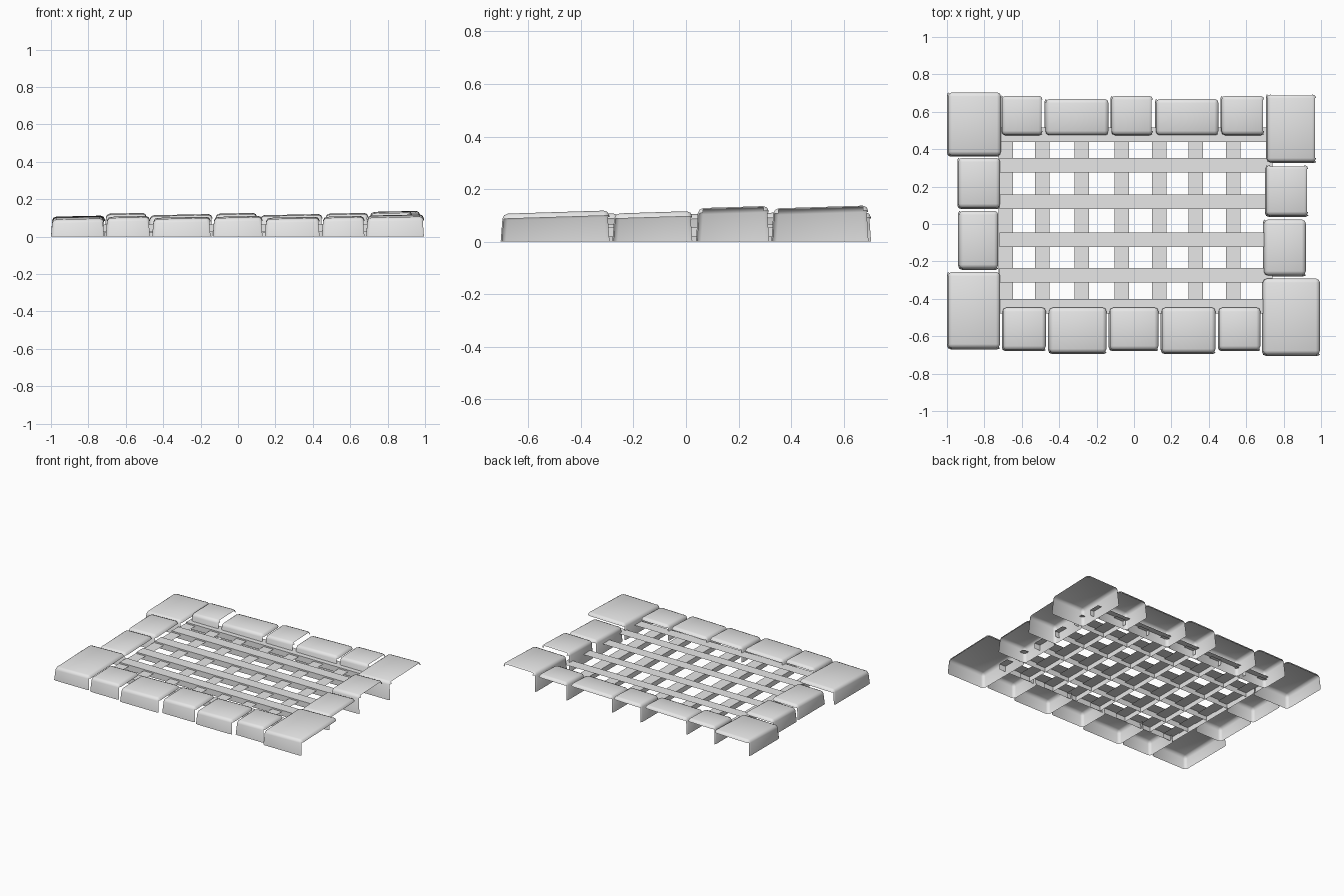
import bpy, bmesh, math
from mathutils import Vector

cube = bpy.data.objects.get("Cube")
if cube:
    bpy.data.objects.remove(cube, do_unlink=True)

stone_grey = bpy.data.materials.new("stone_grey")
stone_grey.use_nodes = True
GREY = (0.8, 0.8, 0.8, 1)
stone_grey.diffuse_color = GREY
stone_grey.node_tree.nodes["Principled BSDF"].inputs["Base Color"].default_value = GREY


def finish(name, bm, smooth):
    """Turn a bmesh into a named object with the shared material."""
    mesh = bpy.data.meshes.new(name)
    bm.to_mesh(mesh)
    bm.free()
    mesh.materials.append(stone_grey)
    obj = bpy.data.objects.new(name, mesh)
    bpy.context.collection.objects.link(obj)
    if smooth:
        bpy.ops.object.select_all(action='DESELECT')
        obj.select_set(True)
        bpy.context.view_layer.objects.active = obj
        bpy.ops.object.shade_smooth_by_angle(angle=math.radians(50))


def box(bm, x0, x1, y0, y1, z0, z1):
    """Add a box between two corners."""
    verts = bmesh.ops.create_cube(bm, size=1)["verts"]
    for v in verts:
        v.co = Vector((x1 if v.co.x > 0 else x0,
                       y1 if v.co.y > 0 else y0,
                       z1 if v.co.z > 0 else z0))


def open_shell(bm):
    """Keep only the top and the two walls on the right and front."""
    bm.normal_update()
    hidden = [f for f in bm.faces
              if f.normal.x > 0.9 or f.normal.y > 0.9 or f.normal.z < -0.9]
    bmesh.ops.delete(bm, geom=hidden, context='FACES')


def stone(name, x0, x1, y0, y1, height):
    """Paving stone: tapered, slightly tilted, bevelled shell."""
    bm = bmesh.new()
    box(bm, x0, x1, y0, y1, 0, height)
    cx, cy = (x0 + x1) / 2, (y0 + y1) / 2
    for v in bm.verts:
        if v.co.z > 0:
            v.co.z += 0.02 * (v.co.x - cx) + 0.03 * (v.co.y - cy)
            v.co.x += math.copysign(0.008, cx - v.co.x)
            v.co.y += math.copysign(0.008, cy - v.co.y)
    edges = [e for e in bm.edges if max(v.co.z for v in e.verts) > 0]
    bmesh.ops.bevel(bm, geom=edges, offset=0.02, segments=2,
                    profile=0.5, affect='EDGES', clamp_overlap=True)
    open_shell(bm)
    finish(name, bm, True)


# Corner stones
stone("corner_front_right", -1, -0.71, -0.67, -0.25, 0.1)
stone("corner_front_left", 0.685, 1, -0.705, -0.285, 0.11)
stone("corner_back_right", -1, -0.705, 0.36, 0.71, 0.105)
stone("corner_back_left", 0.705, 0.98, 0.325, 0.7, 0.13)

# Front and back rows: column edges, with every second stone a little wider
front_cuts = [-0.71, -0.462, -0.138, 0.14, 0.445, 0.685]
back_cuts = [-0.715, -0.48, -0.128, 0.11, 0.46, 0.705]
for i in range(5):
    wide = i % 2
    stone(f"front_stone_{i}", front_cuts[i] + 0.003, front_cuts[i + 1] - 0.003,
          -0.695 if wide else -0.68, -0.44, 0.1 if wide else 0.105)
    stone(f"back_stone_{i}", back_cuts[i] + 0.002, back_cuts[i + 1] - 0.002,
          0.47, 0.675 if wide else 0.692, 0.115 if wide else 0.122)

# Side stones
stone("right_stone_back", -0.945, -0.71, 0.08, 0.36, 0.105)
stone("right_stone_front", -0.94, -0.72, -0.245, 0.077, 0.1)
stone("left_stone_back", 0.7, 0.938, 0.038, 0.322, 0.13)
stone("left_stone_front", 0.69, 0.925, -0.28, 0.03, 0.11)

# Grate: long bars laid over cross bars
HALF = 0.039
bm = bmesh.new()
for y in (-0.44, -0.275, -0.085, 0.12, 0.315, 0.478):
    box(bm, -0.72, 0.74, y - HALF, y + HALF, 0.025, 0.065)
open_shell(bm)
finish("grate_long_bars", bm, False)

bm = bmesh.new()
for x in (-0.685, -0.49, -0.28, -0.065, 0.135, 0.33, 0.53):
    box(bm, x - HALF, x + HALF, -0.47, 0.5, 0.02, 0.055)
open_shell(bm)
finish("grate_cross_bars", bm, False)
